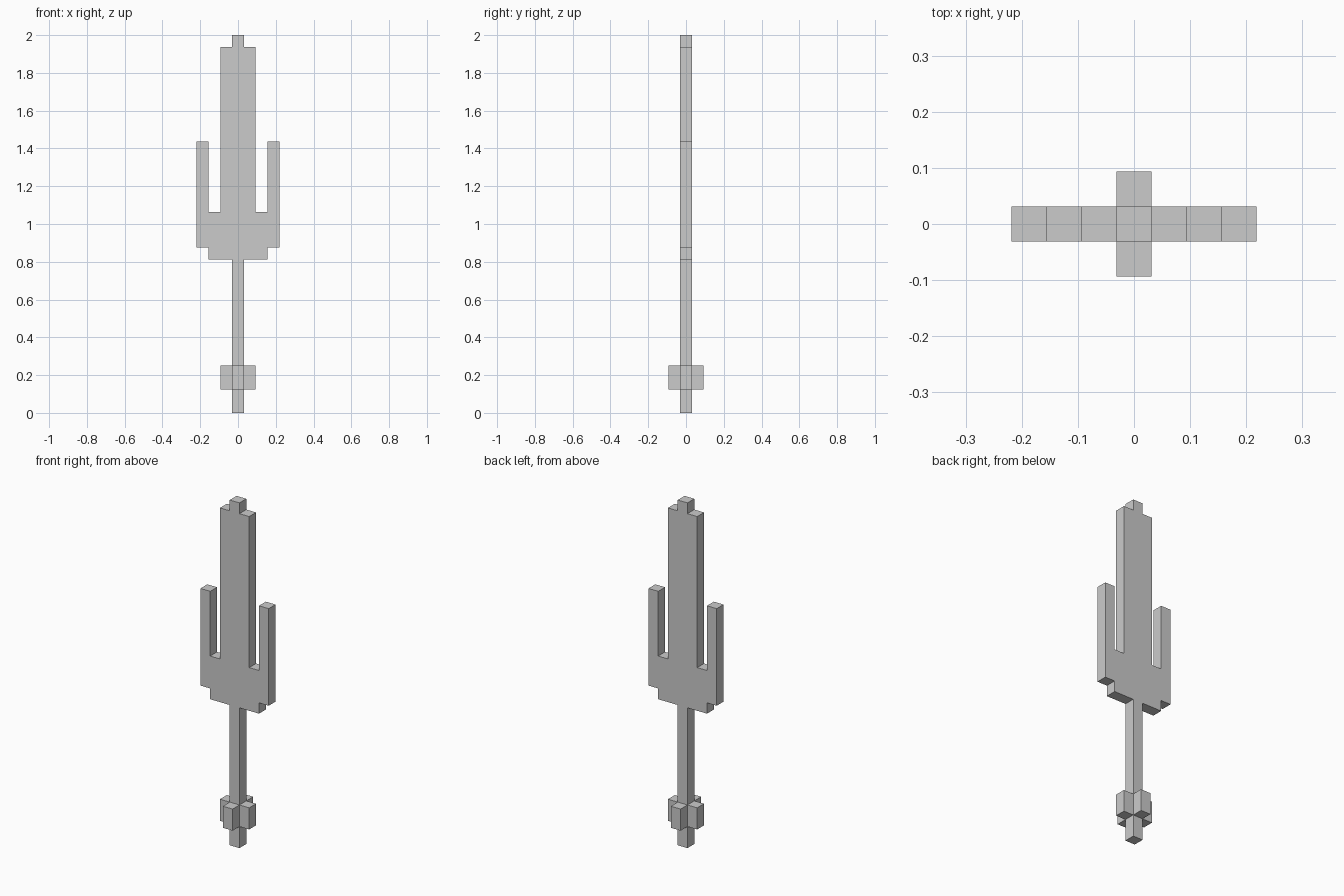
import bpy
import bmesh
from mathutils import Vector

if "Cube" in bpy.data.objects:
    bpy.data.objects.remove(bpy.data.objects["Cube"])

U = 1 / 16   # block size: every dimension is a multiple or half of this


def prism(name, outline, direction):
    """Extrude a closed outline of 3D points (in block units) along direction."""
    bm = bmesh.new()
    face = bm.faces.new([bm.verts.new(Vector(p) * U) for p in outline])
    ext = bmesh.ops.extrude_face_region(bm, geom=[face])
    moved = [v for v in ext["geom"] if isinstance(v, bmesh.types.BMVert)]
    bmesh.ops.translate(bm, verts=moved, vec=Vector(direction) * U)
    bmesh.ops.recalc_face_normals(bm, faces=bm.faces)
    mesh = bpy.data.meshes.new(name)
    bm.to_mesh(mesh)
    bm.free()
    obj = bpy.data.objects.new(name, mesh)
    bpy.context.collection.objects.link(obj)
    return obj


# Three-pronged blade: right half of the stepped silhouette (x, z), mirrored
half = [(2.5, 13), (2.5, 14), (3.5, 14), (3.5, 23), (2.5, 23), (2.5, 17),
        (1.5, 17), (1.5, 31), (0.5, 31), (0.5, 32)]
outline = half + [(-x, z) for x, z in reversed(half)]
prism("blade", [(x, -0.5, z) for x, z in outline], (0, 1, 0))

# Square shaft from the ground to the blade
square = [(0.5, -0.5), (0.5, 0.5), (-0.5, 0.5), (-0.5, -0.5)]
prism("shaft", [(x, y, 0) for x, y in square], (0, 0, 13))

# Four lugs forming a plus-shaped collar: one corner step turned four times
step = [(1.5, -0.5), (1.5, 0.5), (0.5, 0.5)]
plus = []
for _ in range(4):
    plus += step
    step = [(-y, x) for x, y in step]
prism("collar", [(x, y, 2) for x, y in plus], (0, 0, 2))
